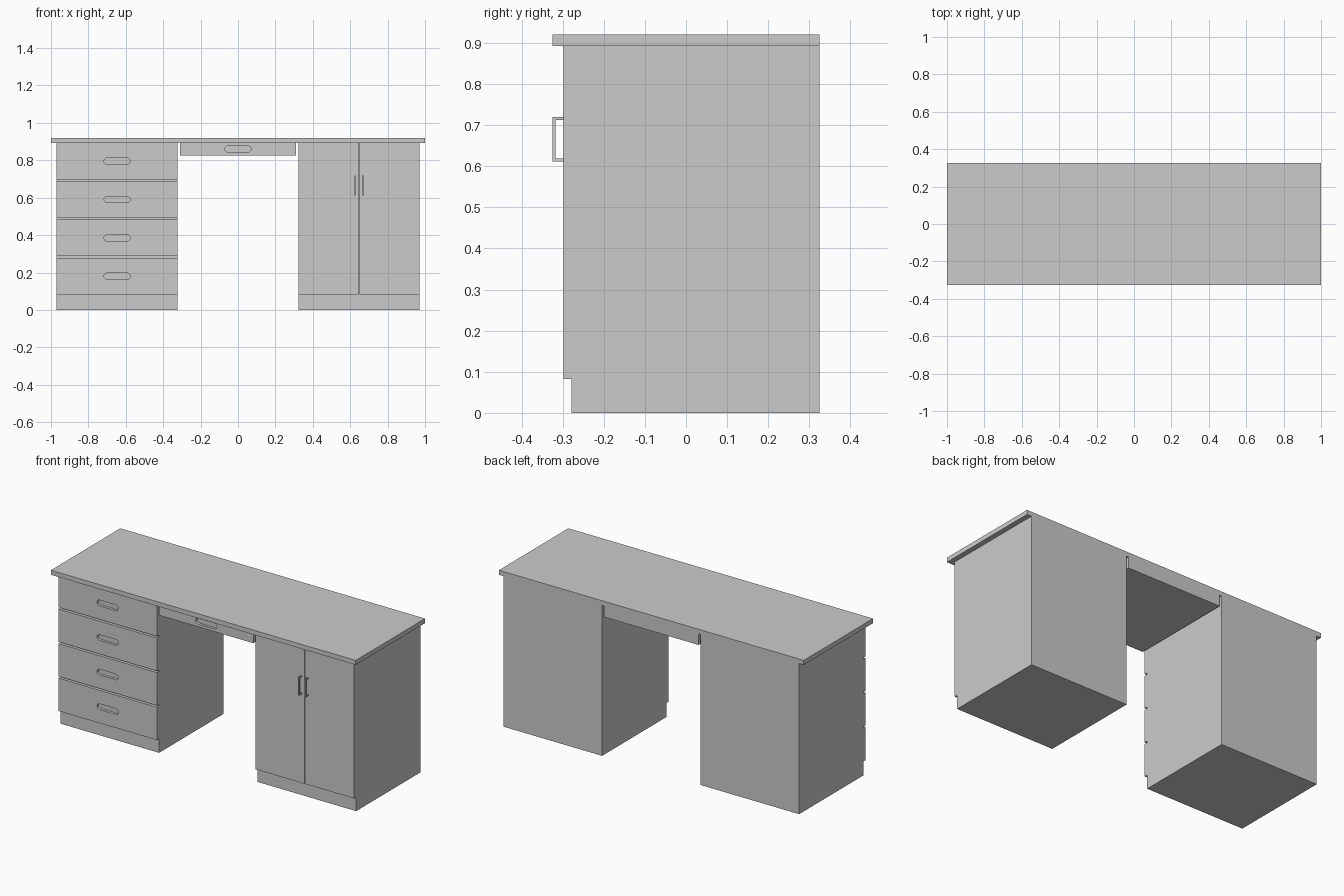
import bpy, bmesh
from math import pi, cos, sin

cube = bpy.data.objects.get("Cube")
if cube:
    bpy.data.objects.remove(cube, do_unlink=True)

grey = bpy.data.materials.new("plain grey")
grey.use_nodes = True
grey.diffuse_color = (0.6, 0.6, 0.6, 1)
grey.node_tree.nodes["Principled BSDF"].inputs["Base Color"].default_value = (0.6, 0.6, 0.6, 1)

BACK, FRONT, BODY_FRONT = 0.325, -0.298, -0.278
TOP_UNDER, TOP, KICK = 0.893, 0.92, 0.083
INNER, OUTER = 0.323, 0.97
GAP = 0.01


def extruded(name, outline, y0, y1):
    """Closed x-z outline extruded along y."""
    bm = bmesh.new()
    face = bm.faces.new([bm.verts.new((x, y0, z)) for x, z in outline])
    new = bmesh.ops.extrude_face_region(bm, geom=[face])["geom"]
    bmesh.ops.translate(bm, vec=(0, y1 - y0, 0),
                        verts=[v for v in new if isinstance(v, bmesh.types.BMVert)])
    bmesh.ops.recalc_face_normals(bm, faces=bm.faces)
    mesh = bpy.data.meshes.new(name)
    bm.to_mesh(mesh)
    bm.free()
    mesh.materials.append(grey)
    obj = bpy.data.objects.new(name, mesh)
    bpy.context.collection.objects.link(obj)
    return obj


def box(name, x0, x1, y0, y1, z0, z1):
    return extruded(name, [(x0, z0), (x1, z0), (x1, z1), (x0, z1)], y0, y1)


def cut_pull(obj, cx, cz, depth=0.015):
    """Recess a rounded finger pull into a drawer front."""
    half, r, steps = 0.053, 0.017, 8
    outline = []
    for side in (1, -1):
        for i in range(steps + 1):
            a = -side * pi / 2 + side * pi * i / steps if side > 0 else pi / 2 + pi * i / steps
            outline.append((cx + side * half + r * cos(a), cz + r * sin(a)))
    cutter = extruded(obj.name + "_pull_cutter", outline, FRONT - 0.02, FRONT + depth)
    cutter.hide_render = True
    cutter.hide_viewport = True
    mod = obj.modifiers.new("finger_pull", "BOOLEAN")
    mod.operation = "DIFFERENCE"
    mod.solver = "EXACT"
    mod.object = cutter


# Worktop
box("worktop", -1, 1, -0.325, BACK, TOP_UNDER, TOP)

# Pedestal bodies with recessed plinths
box("drawer_pedestal", -OUTER, -INNER, BODY_FRONT, BACK, 0, TOP_UNDER)
box("door_pedestal", INNER, OUTER, BODY_FRONT, BACK, 0, TOP_UNDER)

# Stack of four drawer fronts
pitch = (TOP_UNDER - KICK + GAP) / 4
for i in range(4):
    z0 = KICK + i * pitch
    z1 = z0 + pitch - GAP
    drawer = box(f"drawer_front_{i + 1}", -OUTER, -INNER, FRONT, BODY_FRONT, z0, z1)
    cut_pull(drawer, -(INNER + OUTER) / 2, (z0 + z1) / 2)

# Shallow drawer across the knee space
centre = box("centre_drawer", -0.31, 0.31, FRONT, BACK, 0.827, TOP_UNDER)
cut_pull(centre, 0, 0.86)

# Pair of doors with bracket handles
middle = (INNER + OUTER) / 2
for name, side, edge in (("right", -1, INNER), ("left", 1, OUTER)):
    x0, x1 = sorted((middle + side * 0.003, edge))
    box(f"{name}_door", x0, x1, FRONT, BODY_FRONT, KICK, TOP_UNDER)
    cx, w = middle + side * 0.021, 0.0035
    box(f"{name}_handle_bar", cx - w, cx + w, -0.325, -0.318, 0.612, 0.72)
    for end, z in (("lower", 0.612), ("upper", 0.713)):
        box(f"{name}_handle_{end}_post", cx - w, cx + w, -0.318, FRONT, z, z + 0.007)
